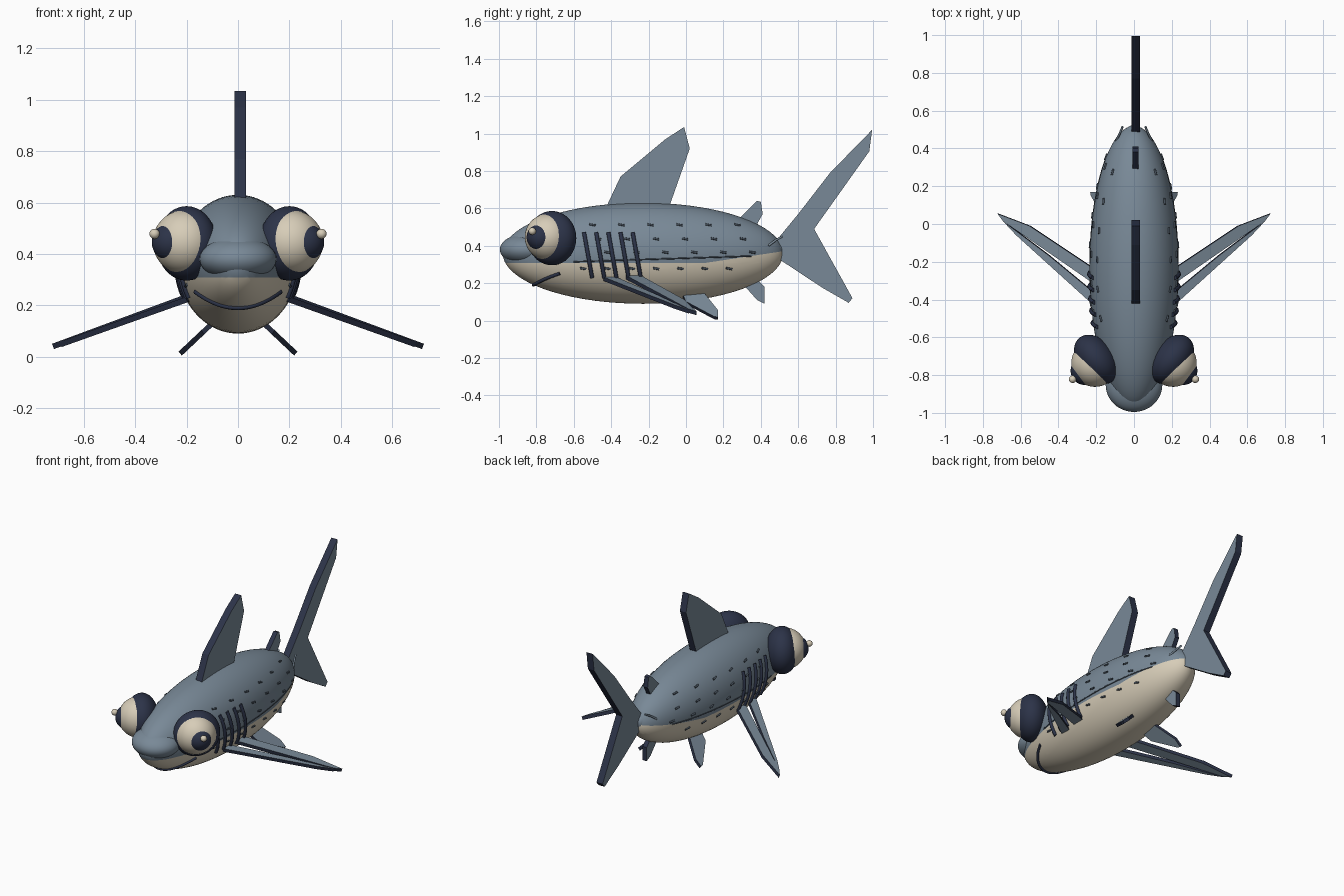
import bpy, bmesh, math
from mathutils import Vector

if "Cube" in bpy.data.objects:
    bpy.data.objects.remove(bpy.data.objects["Cube"])


def material(name, rgb):
    m = bpy.data.materials.new(name)
    m.diffuse_color = (*rgb, 1)
    m.use_nodes = True
    m.node_tree.nodes["Principled BSDF"].inputs["Base Color"].default_value = m.diffuse_color
    return m


SLATE = material("slate_blue", (0.19, 0.25, 0.31))
CREAM = material("cream", (0.68, 0.61, 0.48))
NAVY = material("dark_navy", (0.025, 0.033, 0.065))
MARK = material("dark_slate", (0.06, 0.08, 0.105))

BODY_C = Vector((0, -0.23, 0.36))
BODY_R = Vector((0.235, 0.75, 0.27))


def finish(name, bm, mats, smooth=True):
    bmesh.ops.recalc_face_normals(bm, faces=bm.faces)
    me = bpy.data.meshes.new(name)
    bm.to_mesh(me)
    bm.free()
    for m in mats:
        me.materials.append(m)
    for p in me.polygons:
        p.use_smooth = smooth
    ob = bpy.data.objects.new(name, me)
    bpy.context.collection.objects.link(ob)
    return ob


def belly_line(y):
    return 0.308 + max(0, y - 0.1) * 0.15


def ellipsoid(name, c, r, mat, axis=(0, 1, 0), belly=False, seg=48):
    """Ellipsoid whose local z radius lies along axis; belly cuts in the cream underside."""
    bm = bmesh.new()
    bmesh.ops.create_uvsphere(bm, u_segments=seg, v_segments=seg // 2, radius=1)
    q = Vector(axis).to_track_quat('Z', 'Y')
    for v in bm.verts:
        v.co = q @ Vector((v.co.x * r[0], v.co.y * r[1], v.co.z * r[2])) + Vector(c)
    if belly:
        for co, no in (((0, 0, 0.308), (0, 0, 1)), ((0, 0.1, 0.308), (0, -0.15, 1))):
            bmesh.ops.bisect_plane(bm, geom=bm.verts[:] + bm.edges[:] + bm.faces[:],
                                   plane_co=co, plane_no=no)
        for f in bm.faces:
            m = f.calc_center_median()
            f.material_index = int(m.z < belly_line(m.y))
    return finish(name, bm, [mat, CREAM])


def tube(name, pts, radius, mat):
    cu = bpy.data.curves.new(name, 'CURVE')
    cu.dimensions = '3D'
    cu.bevel_depth = radius
    cu.bevel_resolution = 2
    cu.use_fill_caps = True
    sp = cu.splines.new('POLY')
    sp.points.add(len(pts) - 1)
    for p, co in zip(sp.points, pts):
        p.co = (*co, 1)
    cu.materials.append(mat)
    ob = bpy.data.objects.new(name, cu)
    bpy.context.collection.objects.link(ob)
    return ob


def fin(name, pts, thick):
    """Flat fin: slate sides, dark rim."""
    bm = bmesh.new()
    face = bm.faces.new([bm.verts.new(p) for p in pts])
    face.normal_update()
    n = face.normal.copy()
    ext = bmesh.ops.extrude_face_region(bm, geom=[face], use_keep_orig=True)
    for v in ext['geom']:
        if isinstance(v, bmesh.types.BMVert):
            v.co += n * thick
    bmesh.ops.translate(bm, verts=bm.verts, vec=-n * thick / 2)
    for f in bm.faces:
        f.normal_update()
        f.material_index = int(abs(f.normal.dot(n)) < 0.6)
    return finish(name, bm, [SLATE, NAVY], False)


def side_x(y, z, lift=0.0):
    """Half width of the body at a given y and z."""
    k = 1 - ((y - BODY_C.y) / BODY_R.y) ** 2 - ((z - BODY_C.z) / BODY_R.z) ** 2
    return BODY_R.x * math.sqrt(max(k, 0)) + lift


# Body, snout and tail root
ellipsoid("body", BODY_C, (0.235, 0.27, 0.75), SLATE, belly=True, seg=72)
ellipsoid("snout", (0, -0.85, 0.38), (0.15, 0.085, 0.145), SLATE, belly=True)
ellipsoid("tail_root", (0, 0.46, 0.375), (0.055, 0.06, 0.065), SLATE, seg=24)

# Mouth follows the chin surface
mouth = []
for i in range(25):
    x = -0.165 + 0.33 * i / 24
    z = 0.19 + 0.062 * (x / 0.165) ** 2
    k = 1 - (x / BODY_R.x) ** 2 - ((z - BODY_C.z) / BODY_R.z) ** 2
    mouth.append((x, BODY_C.y - BODY_R.y * math.sqrt(k) - 0.003, z))
tube("mouth", mouth, 0.009, NAVY)

# Midline fins, outlined in (y, z)
MID_FINS = {
    "dorsal_fin": (0.045, [(-0.43, 0.6), (-0.35, 0.77), (-0.11, 0.97), (-0.01, 1.035),
                           (0.02, 0.92), (-0.1, 0.58)]),
    "tail_fin": (0.045, [(0.46, 0.40), (0.6, 0.57), (0.77, 0.79), (0.995, 1.02),
                         (0.98, 0.905), (0.685, 0.49), (0.89, 0.12), (0.87, 0.095),
                         (0.73, 0.175), (0.48, 0.34)]),
    "rear_dorsal_fin": (0.03, [(0.27, 0.53), (0.38, 0.64), (0.4, 0.635), (0.41, 0.57),
                               (0.36, 0.48)]),
    "anal_fin": (0.03, [(0.3, 0.2), (0.38, 0.11), (0.42, 0.09), (0.42, 0.18), (0.36, 0.24)]),
}
for name, (thick, outline) in MID_FINS.items():
    fin(name, [(0.008, y, z) for y, z in outline], thick)

for s, side in ((1, "right"), (-1, "left")):
    # Eyes: dark socket, cream ball, pupil, glint
    look = Vector((0.8 * s, -0.6, 0))
    ball = Vector((0.207 * s, -0.737, 0.446))
    ellipsoid(side + "_eye_socket", (0.2 * s, -0.717, 0.441), (0.145, 0.145, 0.1), NAVY, look)
    ellipsoid(side + "_eyeball", ball, (0.125,) * 3, CREAM, look)
    ellipsoid(side + "_pupil", ball + look * 0.067, (0.075,) * 3, NAVY, look)
    ellipsoid(side + "_eye_glint", (0.325 * s, -0.822, 0.478), (0.02,) * 3, CREAM, look, seg=16)

    # Gill slits
    for g in range(5):
        pts = []
        for i in range(9):
            t = i / 8
            y, z = -0.545 + 0.065 * g + 0.043 * t, 0.47 - 0.24 * t
            pts.append((s * side_x(y, z, 0.003), y, z))
        tube(f"{side}_gill_{g + 1}", pts, 0.011, NAVY)

    # Lateral line
    line = [(-0.6 + 0.95 * i / 30, 0.315 + 0.03 * i / 30) for i in range(31)]
    tube(side + "_lateral_line", [(s * side_x(y, z, -0.001), y, z) for y, z in line], 0.004, MARK)

    # Short skin flecks in rows
    for z, y0, count in ((0.512, -0.5, 6), (0.437, -0.47, 6), (0.365, -0.42, 6), (0.278, -0.55, 7)):
        for i in range(count):
            y = y0 + 0.155 * i if count == 6 else y0 + 0.13 * i
            a, b = (y - 0.016, z + 0.003), (y + 0.016, z - 0.003)
            tube(side + "_fleck", [(s * side_x(*p, 0.001), *p) for p in (a, b)], 0.006, MARK)

    # Tail keel
    tube(side + "_tail_keel", [(s * 0.095, 0.44, 0.40), (s * 0.075, 0.48, 0.43),
                               (s * 0.06, 0.515, 0.45)], 0.006, SLATE)

    # Pectoral fin: broad rear blade and slim leading blade
    rear = [(0.19, -0.25), (0.55, -0.01), (0.72, 0.055), (0.69, 0.015), (0.45, -0.15), (0.19, -0.33)]
    fin(side + "_pectoral_fin",
        [(s * x, y, 0.225 - (x - 0.22) * 0.37) for x, y in rear], 0.022)
    lead = [(0.19, -0.38), (0.45, -0.165), (0.69, 0.015), (0.62, -0.06), (0.2, -0.44)]
    fin(side + "_pectoral_leading_blade",
        [(s * x, y, 0.215 - (x - 0.22) * 0.355) for x, y in lead], 0.022)

    # Pelvic fin
    pelvic = [(-0.02, 0.14), (0.0, 0.095), (0.15, 0.015), (0.17, 0.012), (0.17, 0.05), (0.09, 0.15)]
    fin(side + "_pelvic_fin",
        [(s * (0.1 + (0.13 - z) * 1.06), y, z) for y, z in pelvic], 0.02)
